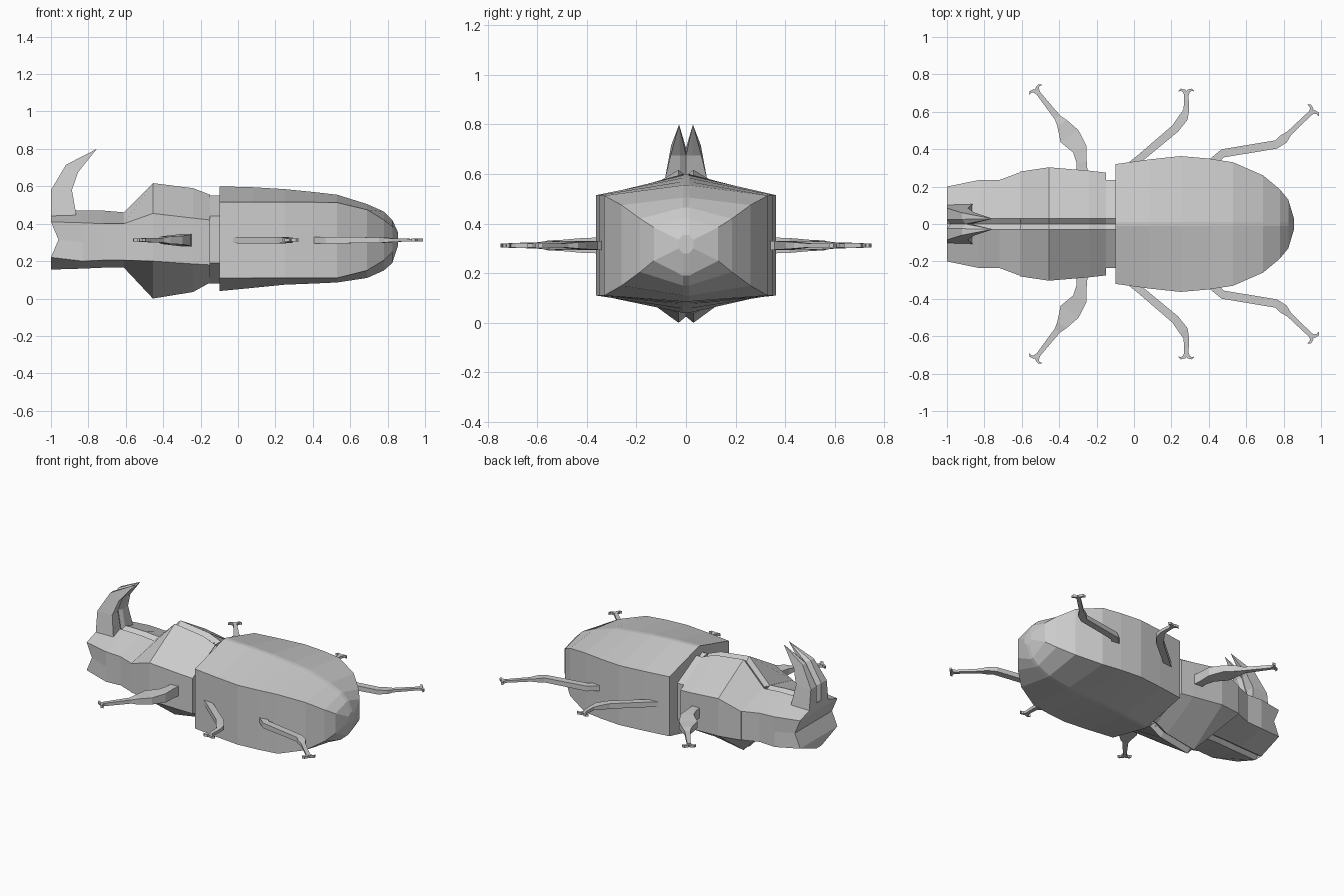
import bpy, math
from mathutils import Vector


def make(name, verts, faces, mirror=False):
    me = bpy.data.meshes.new(name)
    me.from_pydata([tuple(v) for v in verts], [], faces)
    me.update()
    ob = bpy.data.objects.new(name, me)
    bpy.context.collection.objects.link(ob)
    if mirror:
        m = ob.modifiers.new("mirror", 'MIRROR')
        m.use_axis = (False, True, False)
    # consistent outward normals
    import bmesh
    bm = bmesh.new()
    bm.from_mesh(me)
    bmesh.ops.remove_doubles(bm, verts=bm.verts, dist=1e-5)
    bmesh.ops.recalc_face_normals(bm, faces=bm.faces)
    bm.to_mesh(me)
    bm.free()
    return ob


def bridge(count, n):
    return [(k * n + i, k * n + (i + 1) % n, (k + 1) * n + (i + 1) % n, (k + 1) * n + i)
            for k in range(count - 1) for i in range(n)]


def shell(name, stations, ridge, groove, nose_dent=0):
    """Loft along x; station = x, half width, top, side top, side bottom, bottom."""
    verts = []
    for k, (x, w, t, st, sb, b) in enumerate(stations):
        xm = x + (nose_dent if k == 0 else 0)
        mid, r = (st + sb) / 2, min(ridge, w * 0.9)
        half = [(x, 0, t - groove), (x, r, t), (x, w, st), (xm, w, mid),
                (x, w, sb), (x, r, b), (x, 0, b + groove)]
        verts += half + [(p[0], -p[1], p[2]) for p in half[5:0:-1]]
    n = 12
    faces = bridge(len(stations), n)
    for base in (0, (len(stations) - 1) * n):
        faces += [(base, base + 1, base + 11), (base + 5, base + 6, base + 7)]
        faces += [tuple(base + j for j in (i, i + 1, 11 - i, 12 - i)) for i in range(1, 5)]
    return make(name, verts, faces)


def limb(name, path):
    """Box-section leg in plan; path point = x, y, width, z thickness."""
    pts = [Vector(p[:2]) for p in path]
    verts = []
    for i, p in enumerate(path):
        d = (pts[min(i + 1, len(pts) - 1)] - pts[max(i - 1, 0)]).normalized()
        s = Vector((-d.y, d.x)) * p[2] / 2
        for sx, sz in ((1, -1), (1, 1), (-1, 1), (-1, -1)):
            q = pts[i] + s * sx
            verts.append((q.x, q.y, 0.312 + sz * p[3] / 2))
    e = 4 * (len(path) - 1)
    return make(name, verts, bridge(len(path), 4) + [(0, 1, 2, 3), (e, e + 1, e + 2, e + 3)], True)


# wing cases
shell("abdomen", [
    (-0.10, 0.32, 0.60, 0.515, 0.11, 0.04), (0.08, 0.345, 0.595, 0.515, 0.11, 0.057),
    (0.25, 0.363, 0.585, 0.515, 0.11, 0.074), (0.40, 0.35, 0.57, 0.515, 0.11, 0.08),
    (0.53, 0.33, 0.555, 0.513, 0.11, 0.086), (0.69, 0.26, 0.505, 0.475, 0.15, 0.11),
    (0.78, 0.185, 0.465, 0.42, 0.205, 0.15), (0.825, 0.13, 0.42, 0.385, 0.25, 0.19),
    (0.855, 0.03, 0.355, 0.335, 0.30, 0.28)], 0.012, 0)

# joint between thorax and abdomen
shell("neck_joint", [(-0.18, 0.235, 0.55, 0.44, 0.19, 0.08),
                     (-0.09, 0.235, 0.55, 0.44, 0.19, 0.08)], 0.03, 0.02)

# thorax shield
shell("thorax", [
    (-0.61, 0.28, 0.46, 0.40, 0.205, 0.165), (-0.455, 0.303, 0.617, 0.455, 0.20, 0.0),
    (-0.24, 0.285, 0.59, 0.43, 0.185, 0.035), (-0.15, 0.275, 0.555, 0.42, 0.18, 0.085)],
    0.03, 0.025)

# head with dented front
shell("head", [
    (-1.0, 0.20, 0.465, 0.41, 0.22, 0.155), (-0.83, 0.235, 0.472, 0.405, 0.20, 0.16),
    (-0.72, 0.235, 0.47, 0.40, 0.205, 0.165), (-0.60, 0.28, 0.46, 0.40, 0.205, 0.165)],
    0.03, 0.02, 0.04)

# forked horn: front x,z, back x,z, outer half width, inner y of the front edge
horn = []
for fx, fz, bx, bz, wf, wb, r in [
        (-1.0, 0.42, -0.86, 0.42, 0.105, 0.11, 0.025), (-1.0, 0.58, -0.888, 0.58, 0.085, 0.085, 0.025),
        (-0.92, 0.715, -0.855, 0.675, 0.06, 0.062, 0.025)]:
    horn += [(fx, wf, fz), (bx, wb, bz), (bx, r, bz), (bx - 0.015, 0, bz),
             (fx + 0.02, 0, fz - 0.01), (fx, r, fz)]
horn.append((-0.755, 0.028, 0.80))
make("horn", horn, bridge(3, 6) + [(12 + i, 12 + (i + 1) % 6, 18) for i in range(6)], True)

# legs
legs = {
    "front_leg": [(-0.275, 0.24, 0.06, 0.065), (-0.28, 0.33, 0.055, 0.065), (-0.29, 0.40, 0.08, 0.06),
                  (-0.345, 0.47, 0.115, 0.045), (-0.385, 0.54, 0.06, 0.04), (-0.41, 0.57, 0.035, 0.025),
                  (-0.52, 0.71, 0.022, 0.02)],
    "middle_leg": [(-0.02, 0.31, 0.04, 0.03), (0.03, 0.35, 0.04, 0.035), (0.22, 0.51, 0.045, 0.035),
                   (0.265, 0.57, 0.05, 0.03), (0.28, 0.61, 0.03, 0.022), (0.28, 0.70, 0.022, 0.018)],
    "hind_leg": [(0.40, 0.31, 0.05, 0.035), (0.475, 0.378, 0.045, 0.035), (0.76, 0.425, 0.045, 0.03),
                 (0.80, 0.455, 0.05, 0.025), (0.83, 0.485, 0.028, 0.018), (0.95, 0.60, 0.024, 0.014)]}
for name, path in legs.items():
    limb(name, path)
    # pair of hooked claws at the foot
    a, b = Vector(path[-2][:2]), Vector(path[-1][:2])
    d = (b - a).normalized()
    for side in (1, -1):
        s = Vector((-d.y, d.x)) * side
        hook = [(0, -0.01, 0.024), (0.012, 0.012, 0.018), (0.03, 0.018, 0.012), (0.042, 0.01, 0.003)]
        limb(name + "_claw", [(*(b + s * u + d * v), w, 0.016) for u, v, w in hook])
